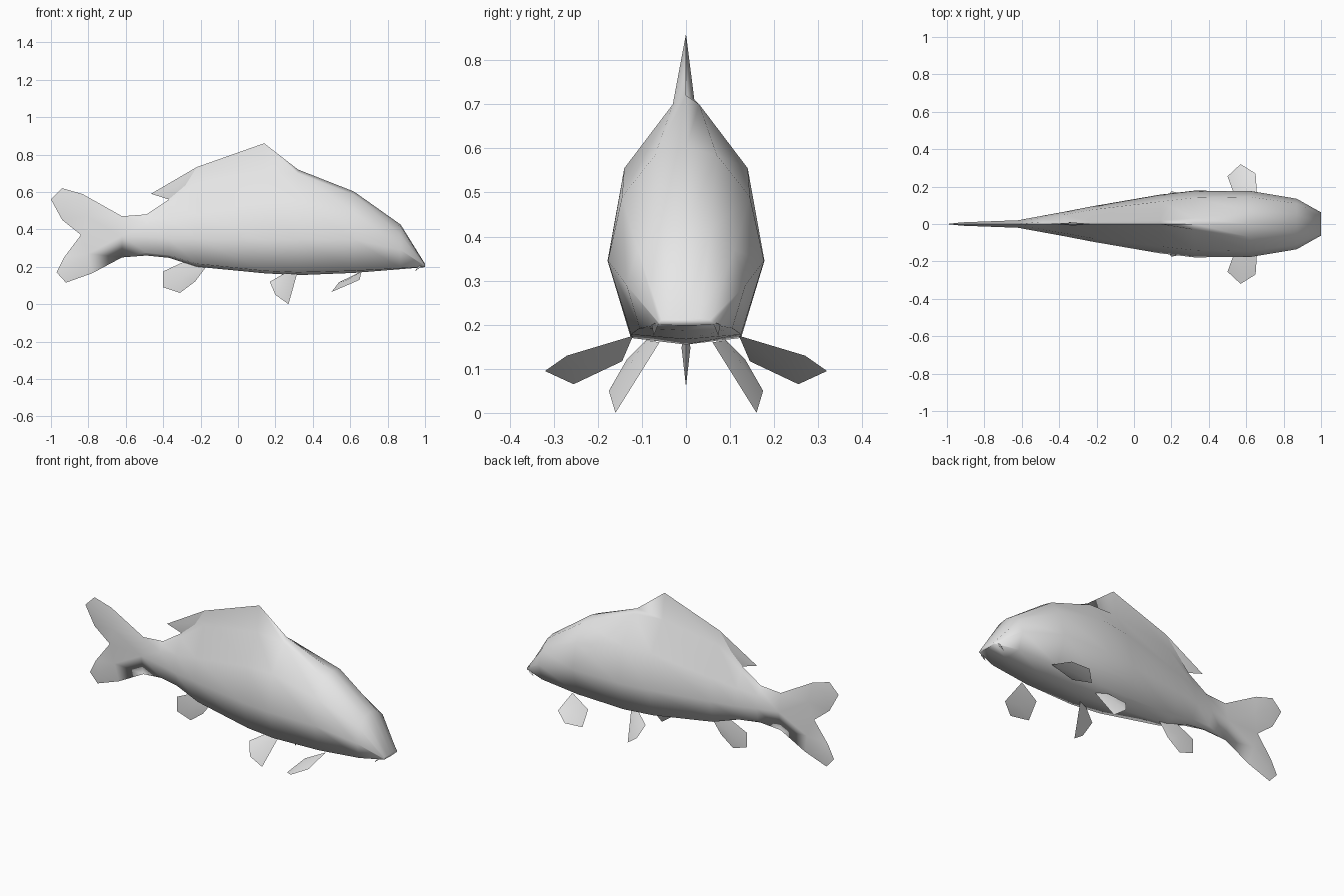
import bpy, bmesh, math
from mathutils import Vector

if "Cube" in bpy.data.objects:
    bpy.data.objects.remove(bpy.data.objects["Cube"])

grey = bpy.data.materials.new("scale_grey")
grey.diffuse_color = (0.8, 0.8, 0.8, 1)
grey.use_nodes = True
grey.node_tree.nodes["Principled BSDF"].inputs["Base Color"].default_value = grey.diffuse_color


def make(name, bm, angle=60):
    bmesh.ops.remove_doubles(bm, verts=bm.verts, dist=0.0005)
    bmesh.ops.recalc_face_normals(bm, faces=bm.faces)
    me = bpy.data.meshes.new(name)
    bm.to_mesh(me)
    bm.free()
    me.materials.append(grey)
    ob = bpy.data.objects.new(name, me)
    bpy.context.collection.objects.link(ob)
    bpy.ops.object.select_all(action='DESELECT')
    ob.select_set(True)
    bpy.context.view_layer.objects.active = ob
    bpy.ops.object.shade_smooth_by_angle(angle=math.radians(angle))
    return ob


def face(bm, pts):
    """Add a face, skipping points that coincide."""
    out = []
    for p in pts:
        if all((Vector(p) - Vector(q)).length > 1e-4 for q in out):
            out.append(p)
    if len(out) > 2:
        bm.faces.new([bm.verts.new(p) for p in out])


# Body stations: x, belly z, then (half width, z) of belly edge, flank,
# shoulder and ridge, and finally back z (which includes the dorsal fin)
stations = [
    (-0.62, .25, (0, .25), (.02, .365), (.02, .365), (0, .47), .47),
    (-0.49, .26, (.025, .275), (.044, .36), (.03, .43), (.012, .465), .48),
    (-0.37, .248, (.04, .262), (.066, .35), (.05, .45), (.012, .54), .56),
    (-0.22, .2, (.062, .216), (.095, .35), (.077, .48), (.012, .65), .733),
    (0.14, .165, (.112, .178), (.157, .345), (.12, .545), (.019, .71), .86),
    (0.32, .155, (.125, .17), (.178, .345), (.14, .555), (.03, .7), .72),
    (0.62, .167, (.125, .178), (.177, .345), (.145, .49), (.07, .585), .602),
    (0.87, .187, (.105, .192), (.135, .29), (.11, .37), (.055, .415), .425),
    (1.0, .198, (.06, .2), (.062, .205), (.055, .211), (.03, .213), .215),
]


def ring(s):
    x = s[0]
    side = [(x, w, z) for w, z in s[2:6]]
    other = [(x, -w, z) for w, z in s[2:6]]
    return [(x, 0, s[1])] + side + [(x, 0, s[6])] + other[::-1]


bm = bmesh.new()
rings = [ring(s) for s in stations]
for a, b in zip(rings, rings[1:]):
    for i in range(len(a)):
        j = (i + 1) % len(a)
        face(bm, [a[i], a[j], b[j], b[i]])
face(bm, rings[-1])

# Forked tail, two lobes with a raised rib in each
root, fork = (-.62, .02, .365), (-.84, 0, .37)
lobes = [
    [(-.62, 0, .47), (-.83, 0, .588), (-.94, 0, .62), (-1, 0, .56),
     (-.94, 0, .45), (-.81, .013, .47), (-.92, .009, .55)],
    [(-.62, 0, .25), (-.78, 0, .165), (-.92, 0, .115), (-.97, 0, .17),
     (-.93, 0, .25), (-.8, .013, .27), (-.9, .009, .19)],
]
for o0, o1, o2, tip, inner, m1, m2 in lobes:
    for s in (1, -1):
        for f in ([o0, o1, m1, root], [o1, o2, m2, m1], [o2, tip, m2],
                  [tip, inner, m2], [inner, fork, m1, m2], [fork, root, m1]):
            face(bm, [(x, y * s, z) for x, y, z in f])
make("body_and_tail", bm, 75)


def fin(name, pts, thick, mirror=True):
    """Thin double-sided fin with a raised centre; pts outline it."""
    bm = bmesh.new()
    for s in ((1, -1) if mirror else (1,)):
        p = [Vector((x, y * s, z)) for x, y, z in pts]
        c = sum(p, Vector()) / len(p)
        n = Vector()
        for a, b in zip(p, p[1:] + p[:1]):
            n += (a - c).cross(b - c)
        n.normalize()
        for top in (c + n * thick, c - n * thick):
            for a, b in zip(p, p[1:] + p[:1]):
                face(bm, [a, b, top])
    make(name, bm, 50)


# Trailing point of the dorsal fin
fin("dorsal_fin_tip", [(-.22, 0, .733), (-.465, 0, .59), (-.37, 0, .56),
                       (-.24, 0, .64)], .008, False)
# Paired and single lower fins
fin("pectoral_fins", [(.66, .12, .175), (.65, .27, .13), (.57, .32, .095),
                      (.5, .255, .065), (.54, .145, .117)], .012)
fin("pelvic_fins", [(.315, .06, .16), (.25, .09, .165), (.17, .135, .12),
                    (.2, .175, .05), (.27, .16, 0)], .01)
fin("anal_fin", [(-.17, 0, .2), (-.26, 0, .24), (-.4, 0, .175),
                 (-.4, 0, .09), (-.31, 0, .06), (-.23, 0, .12)], .01, False)

# Barbels at the mouth corners
bm = bmesh.new()
for s in (1, -1):
    a, b, c = (.99, .06 * s, .208), (.965, .07 * s, .204), (.975, .078 * s, .2)
    tip = (.945, .073 * s, .175)
    for f in ([a, b, c], [a, b, tip], [b, c, tip], [c, a, tip]):
        face(bm, f)
make("barbels", bm)
